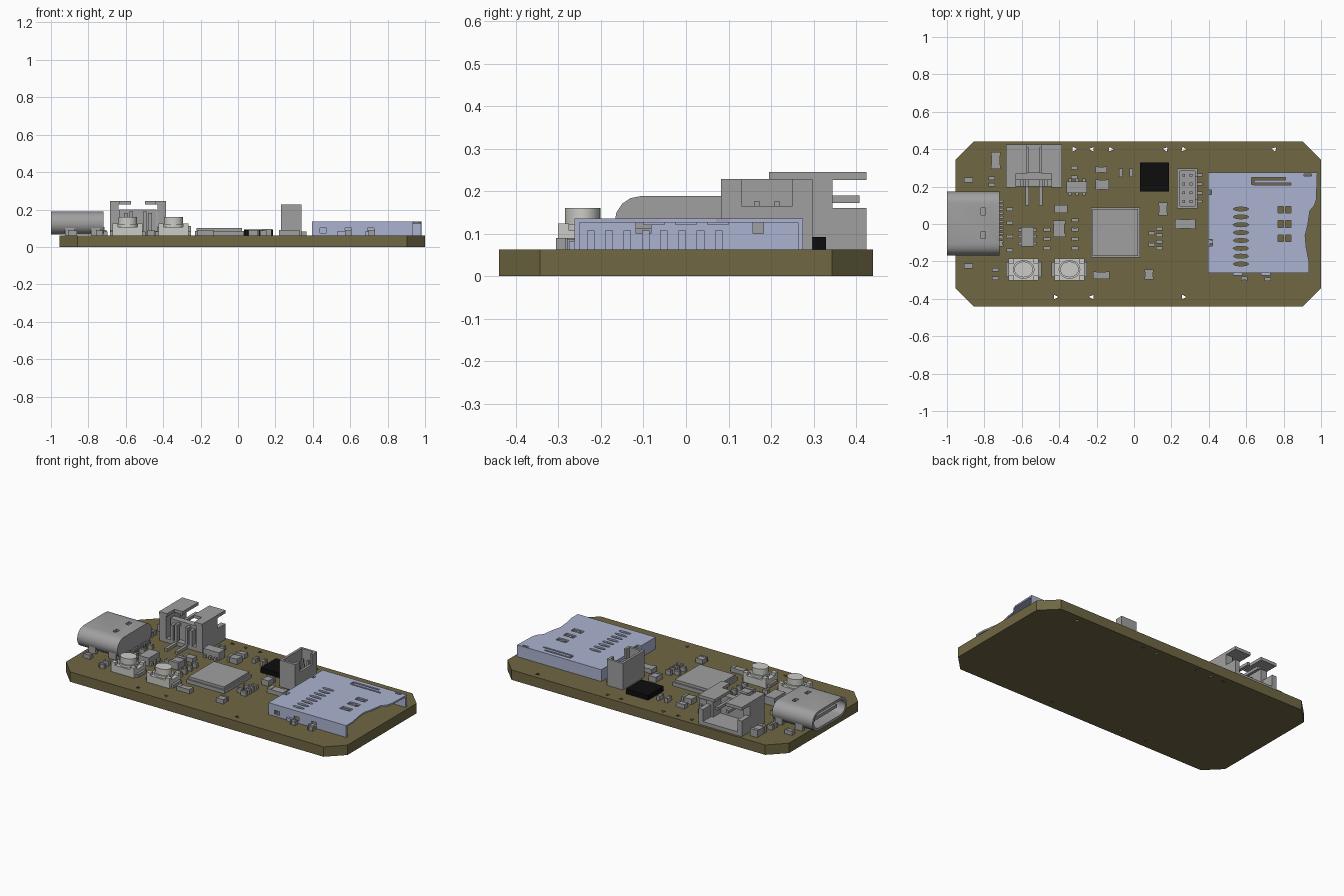
import bpy, bmesh, math

cube = bpy.data.objects.get("Cube")
if cube:
    bpy.data.objects.remove(cube, do_unlink=True)


def material(name, r, g, b):
    m = bpy.data.materials.new(name)
    m.use_nodes = True
    m.diffuse_color = (r, g, b, 1)
    m.node_tree.nodes["Principled BSDF"].inputs["Base Color"].default_value = (r, g, b, 1)
    return m


OLIVE = material("olive board", .16, .135, .056)
GREY = material("component grey", .35, .35, .35)
BLUE = material("pale blue metal", .41, .45, .63)
WHITE = material("button white", .6, .6, .57)
BLACK = material("chip black", .004, .004, .004)
TOP = .062  # board surface height


def prism(name, outline, axis, low, high, mat):
    """Extrude a 2D outline along an axis (outline uses the other two axes in order)."""
    def place(p, h):
        c = list(p)
        c.insert("xyz".index(axis), h)
        return c
    bm = bmesh.new()
    face = bm.faces.new([bm.verts.new(place(p, low)) for p in outline])
    new = bmesh.ops.extrude_face_region(bm, geom=[face])["geom"]
    shift = place((0, 0), high - low)
    bmesh.ops.translate(bm, vec=shift, verts=[v for v in new if isinstance(v, bmesh.types.BMVert)])
    bmesh.ops.recalc_face_normals(bm, faces=bm.faces)
    mesh = bpy.data.meshes.new(name)
    bm.to_mesh(mesh)
    bm.free()
    mesh.materials.append(mat)
    ob = bpy.data.objects.new(name, mesh)
    bpy.context.collection.objects.link(ob)
    return ob


def box(name, x0, x1, y0, y1, z0, z1, mat=GREY):
    return prism(name, [(x0, y0), (x1, y0), (x1, y1), (x0, y1)], "z", z0, z1, mat)


def block(name, x, y, w, d, h, mat=GREY, base=TOP):
    """Box centred on x, y that stands on the base height."""
    return box(name, x - w / 2, x + w / 2, y - d / 2, y + d / 2, base, base + h, mat)


def ring(x, y, rx, ry, count, start=0.0):
    steps = [start + math.tau * i / count for i in range(count)]
    return [(x + rx * math.cos(a), y + ry * math.sin(a)) for a in steps]


def stadium(y, z, half, radius, count=8):
    pts = []
    for side in (1, -1):
        for i in range(count + 1):
            a = -side * math.pi / 2 + side * math.pi * i / count if side > 0 else math.pi / 2 + math.pi * i / count
            pts.append((y + side * (half - radius) + radius * math.cos(a), z + radius * math.sin(a)))
    return pts


def cut(ob, cutter):
    """Subtract the cutter, keep the result and drop the cutter."""
    mod = ob.modifiers.new("cut", "BOOLEAN")
    mod.operation, mod.solver, mod.object = "DIFFERENCE", "EXACT", cutter
    graph = bpy.context.evaluated_depsgraph_get()
    mesh = bpy.data.meshes.new_from_object(ob.evaluated_get(graph))
    ob.modifiers.clear()
    ob.data = mesh
    bpy.data.objects.remove(cutter, do_unlink=True)


def smooth(ob):
    bpy.ops.object.select_all(action="DESELECT")
    ob.select_set(True)
    bpy.context.view_layer.objects.active = ob
    bpy.ops.object.shade_smooth_by_angle(angle=math.radians(40))


# Board with clipped corners and small through holes along the long edges
left, right, half, clip = -.955, 1, .44, .097
board = prism("board", [(left + clip, -half), (right - clip, -half), (right, clip - half),
                        (right, half - clip), (right - clip, half), (left + clip, half),
                        (left, half - clip), (left, clip - half)], "z", 0, TOP, OLIVE)
for y, xs in ((.4, (-.32, -.225, -.125, .17, .265, .75)), (-.39, (-.42, -.225, .265))):
    for i, x in enumerate(xs):
        cut(board, prism("hole_cutter", ring(x, y, .016, .014, 3, i), "z", -.1, .1, OLIVE))

# Charging socket: rounded shell, hollow mouth, tongue and feet
shell = prism("socket_shell", stadium(.003, .127, .171, .061), "x", -1, -.72, GREY)
cut(shell, prism("mouth_cutter", stadium(.003, .127, .155, .045), "x", -1.1, -.76, GREY))
for y in (.066, -.058):
    cut(shell, block("latch_cutter", -.805, y, .024, .038, .1, GREY, .15))
smooth(shell)
box("socket_tongue", -.97, -.75, -.11, .116, .117, .137)
box("socket_rear", -.78, -.722, -.15, .156, TOP, .13)
for side in (1, -1):
    for x in (-.9, -.76):
        block("socket_foot", x, .003 + side * .155, .05, .02, .06)
for i in range(12):
    block("socket_lead", -.712, -.115 + i * .0215, .03, .012, .02)

# Battery connector: open to the back, with a split roof
cx = -.535
box("battery_floor", cx - .15, cx + .15, .2, .425, TOP, .085)
box("battery_inner_wall", cx - .1, cx + .1, .235, .275, TOP, .2)
for side in (1, -1):
    def span(name, a, b, *rest):
        lo, hi = sorted((cx + side * a, cx + side * b))
        return box(name, lo, hi, *rest)
    span("battery_side_wall", .105, .15, .2, .345, TOP, .235)
    span("battery_side_sill", .12, .15, .345, .425, TOP, .16)
    span("battery_roof", .038, .15, .27, .425, .226, .245)
    span("battery_roof_front", .095, .15, .195, .27, .226, .245)
    span("battery_front_rib", .055, .075, .2, .24, TOP, .18)
    span("battery_pin", .027, .045, .2, .408, .172, .19)
    span("battery_lead", .027, .045, .1, .235, TOP, .08)
    span("battery_lead_riser", .027, .045, .2, .22, TOP, .19)

# Debug connector: upright open box with a notched side and two pin columns
debug = box("debug_connector", .23, .34, .082, .298, TOP, .228)
cut(debug, box("cavity_cutter", .245, .325, .097, .283, .09, .3))
cut(debug, box("notch_cutter", .3, .4, .13, .25, .165, .3))
for x in (.265, .305):
    for i in range(4):
        block("debug_pin", x, .12 + i * .047, .014, .014, .09, GREY, .085)
for i in range(4):
    block("debug_lead", .35, .12 + i * .047, .03, .016, .02)

# Memory card slot: thin metal cover, open towards the right end
cover = prism("card_cover", [(.395, -.262), (.935, -.262), (.935, -.2), (.92, -.12), (.915, -.06),
                             (.93, 0), (.94, .07), (.965, .1), (.975, .13), (.98, .275),
                             (.395, .275)], "z", TOP, .136, BLUE)
cut(cover, box("inside_cutter", .407, 1.1, -.25, .263, 0, .126, BLUE))
for i in range(8):
    y = .08 - i * .042
    cut(cover, prism("slot_cutter", ring(.572, y, .042, .011, 8), "z", .1, .2, BLUE))
for y in (.075, .0, -.075):
    cut(cover, block("window_cutter", .805, y, .07, .035, .1, BLUE, .1))
    block("card_spring", .805, y, .012, .05, .01, BLUE, .12)
for x, y, w, d in ((.72, .242, .18, .012), (.635, .23, .012, .036), (.74, .213, .2, .01),
                   (.93, .262, .04, .012), (.4, -.1, .04, .035), (.4, .17, .03, .025)):
    cut(cover, block("slit_cutter", x, y, w, d, .1, BLUE, .1))
for x in (.455, .59, .71):
    cut(cover, block("side_cutter", x, -.26, .035, .06, .025, BLUE, .075))
for i in range(8):
    block("card_contact", .412, -.224 + i * .043, .02, .018, .045, BLUE)
for x in (.555, .705):
    block("card_tab", x, -.265, .05, .02, .02, BLUE)

# Push buttons: base, corner posts, collar and plunger
for x in (-.59, -.345):
    y = -.243
    block("button_base", x, y, .16, .116, .045, WHITE)
    for sx in (1, -1):
        for sy in (1, -1):
            block("button_post", x + sx * .066, y + sy * .045, .028, .026, .062, WHITE)
        block("button_foot", x + sx * .085, y, .02, .08, .02, GREY)
    smooth(prism("button_collar", ring(x, y, .058, .05, 24), "z", .1, .122, WHITE))
    smooth(prism("button_plunger", ring(x, y, .05, .042, 24), "z", .11, .16, WHITE))

# Processor, sensor and small integrated circuits
block("processor_base", -.1, -.046, .262, .268, .022)
block("processor_lid", -.1, -.046, .245, .25, .038)
block("sensor", .11, .252, .155, .155, .03, BLACK)
for x, y, w, d in ((-.305, .197, .11, .06), (-.57, -.068, .07, .105)):
    block("regulator_body", x, y, w, d, .05)
    for i in (-1, 0, 1):
        if w > d:
            block("regulator_lead", x + i * .037, y, .016, d + .03, .018)
        else:
            block("regulator_lead", x, y + i * .037, w + .03, .016, .018)


def passive(x, y, w, d, h=.028):
    """Chip part with slightly larger end caps on its long axis."""
    if w > d:
        block("chip_body", x, y, w * .6, d * .9, h * .9)
        for s in (1, -1):
            block("chip_cap", x + s * w * .39, y, w * .22, d, h)
    else:
        block("chip_body", x, y, w * .9, d * .6, h * .9)
        for s in (1, -1):
            block("chip_cap", x, y + s * d * .39, w, d * .22, h)


# Single parts, then evenly spaced columns of tiny ones
for part in ((-.74, .34, .05, .09, .045), (-.885, .235, .05, .028), (-.885, -.225, .05, .028),
             (-.39, .08, .07, .045), (-.4, -.025, .065, .09, .045), (-.17, .21, .07, .055, .035),
             (-.175, .29, .06, .035), (-.07, .275, .02, .045), (-.015, .275, .02, .045),
             (.155, .08, .05, .068, .035), (.275, 0, .11, .055), (.08, -.27, .05, .052),
             (-.175, -.275, .09, .04), (.59, -.29, .035, .022), (.715, -.295, .035, .022)):
    passive(*part)
for x, y, count, step in ((-.665, -.14, 4, .073), (-.465, -.13, 3, .05), (-.315, -.13, 4, .05),
                          (-.32, .25, 2, .05), (.135, -.13, 4, .035), (.095, -.11, 2, .06),
                          (-.76, .21, 2, .035), (-.74, -.29, 2, .045), (-.72, -.1, 2, .03)):
    for i in range(count):
        passive(x, y + i * step, .036, .02)
